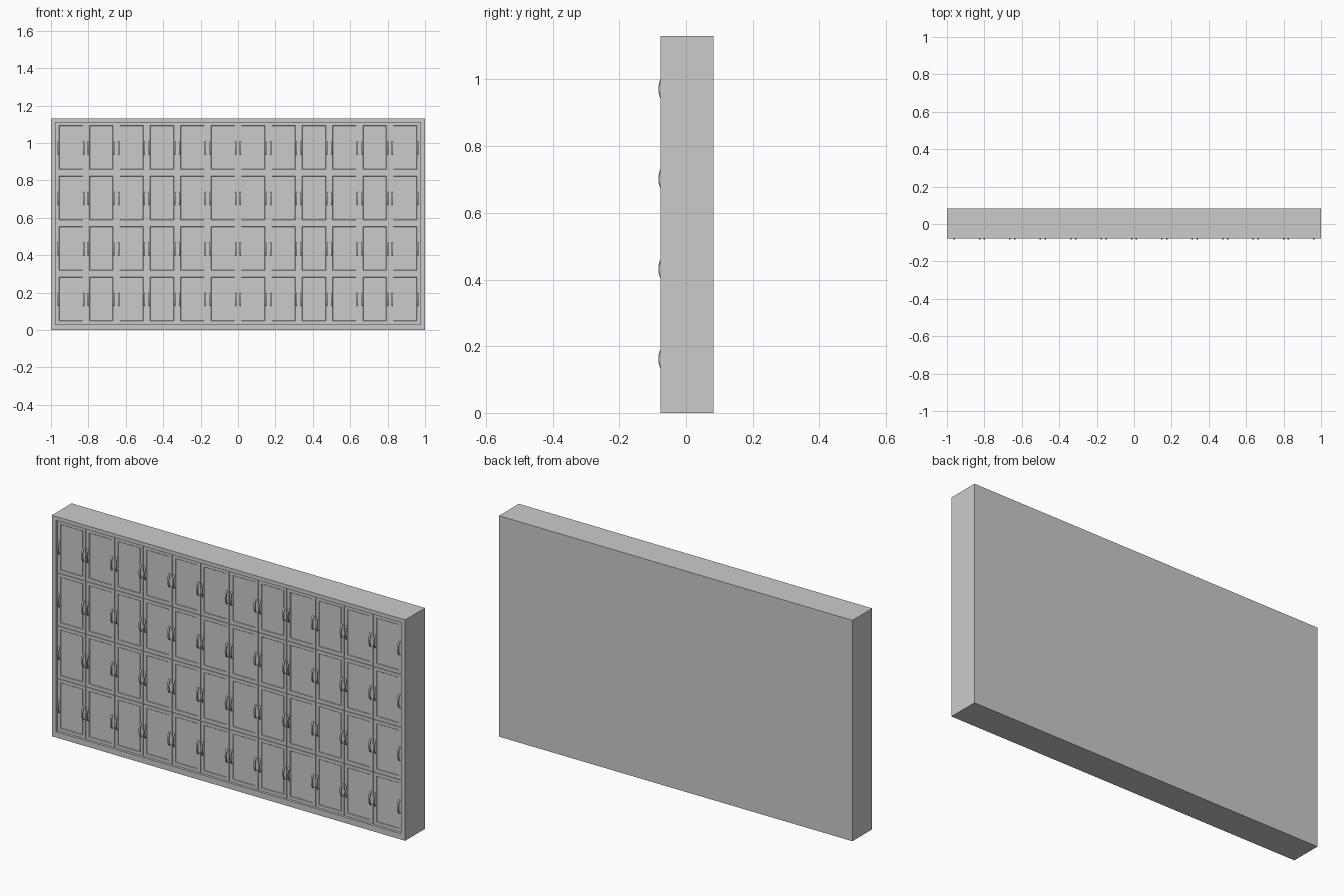
import bpy, bmesh, math

if "Cube" in bpy.data.objects:
    bpy.data.objects.remove(bpy.data.objects["Cube"])

COLS, ROWS = 12, 4
X0, Z0 = -0.975, 0.03            # lower left corner of the door opening
PX, PZ = 1.95 / COLS, 0.27       # door pitch
FRONT, BACK, DOOR_Y, FLOOR_Y = -0.077, 0.083, -0.068, -0.064


def make_object(name, bm):
    bmesh.ops.recalc_face_normals(bm, faces=bm.faces)
    mesh = bpy.data.meshes.new(name)
    bm.to_mesh(mesh)
    bm.free()
    ob = bpy.data.objects.new(name, mesh)
    bpy.context.collection.objects.link(ob)
    return ob


def ring(bm, x0, x1, z0, z1, y):
    return [bm.verts.new((x, y, z)) for x, z in ((x0, z0), (x1, z0), (x1, z1), (x0, z1))]


def stack(name, rings):
    """Solid skinned through successive rectangles (x0, x1, z0, z1, y)."""
    bm = bmesh.new()
    loops = [ring(bm, *r) for r in rings]
    bm.faces.new(loops[0])
    bm.faces.new(loops[-1])
    for a, b in zip(loops, loops[1:]):
        for i in range(4):
            j = (i + 1) % 4
            bm.faces.new((a[i], a[j], b[j], b[i]))
    return make_object(name, bm)


# Cabinet box with a framed recess in the front
stack("cabinet_body", [
    (-1, 1, 0, 1.13, BACK),
    (-1, 1, 0, 1.13, FRONT),
    (X0, -X0, Z0, Z0 + ROWS * PZ, FRONT),
    (X0, -X0, Z0, Z0 + ROWS * PZ, FLOOR_Y)])

# Door with a shallow sunken panel
g, rim, cham = 0.002, 0.016, 0.002
w, h = PX / 2 - g, PZ / 2 - g


def rect(inset, y):
    return (-w + inset, w - inset, -h + inset, h - inset, y)


door = stack("door", [rect(0, FLOOR_Y + 0.001), rect(0, DOOR_Y), rect(rim, DOOR_Y),
                      rect(rim + cham, DOOR_Y + 0.002)])

# Bowed handle: arched strip swept across a small width
bm = bmesh.new()
N, HALF, RISE, THICK, WID = 12, 0.035, 0.015, 0.004, 0.004
sections = []
for i in range(N + 1):
    a = math.pi * i / N
    c, s = math.cos(a), math.sin(a)
    outer = (-RISE * s, -HALF * c)
    inner = (-(RISE - THICK) * s, -(HALF - THICK) * c)
    sections.append([bm.verts.new((x, y, z)) for x, (y, z) in
                     ((-WID, outer), (WID, outer), (WID, inner), (-WID, inner))])
bm.faces.new(sections[0])
bm.faces.new(sections[-1])
for a, b in zip(sections, sections[1:]):
    for i in range(4):
        j = (i + 1) % 4
        bm.faces.new((a[i], a[j], b[j], b[i]))
handle = make_object("handle", bm)


def place(source, x, y, z, first):
    ob = source if first else source.copy()
    if not first:
        bpy.context.collection.objects.link(ob)
    ob.location = (x, y, z)


# Grid of doors, each with a handle near both side edges
for c in range(COLS):
    for r in range(ROWS):
        x, z = X0 + (c + 0.5) * PX, Z0 + (r + 0.5) * PZ
        first = c == 0 and r == 0
        place(door, x, 0, z, first)
        for side in (-1, 1):
            place(handle, x + side * (PX / 2 - 0.013), DOOR_Y, z - 0.003, first and side < 0)
